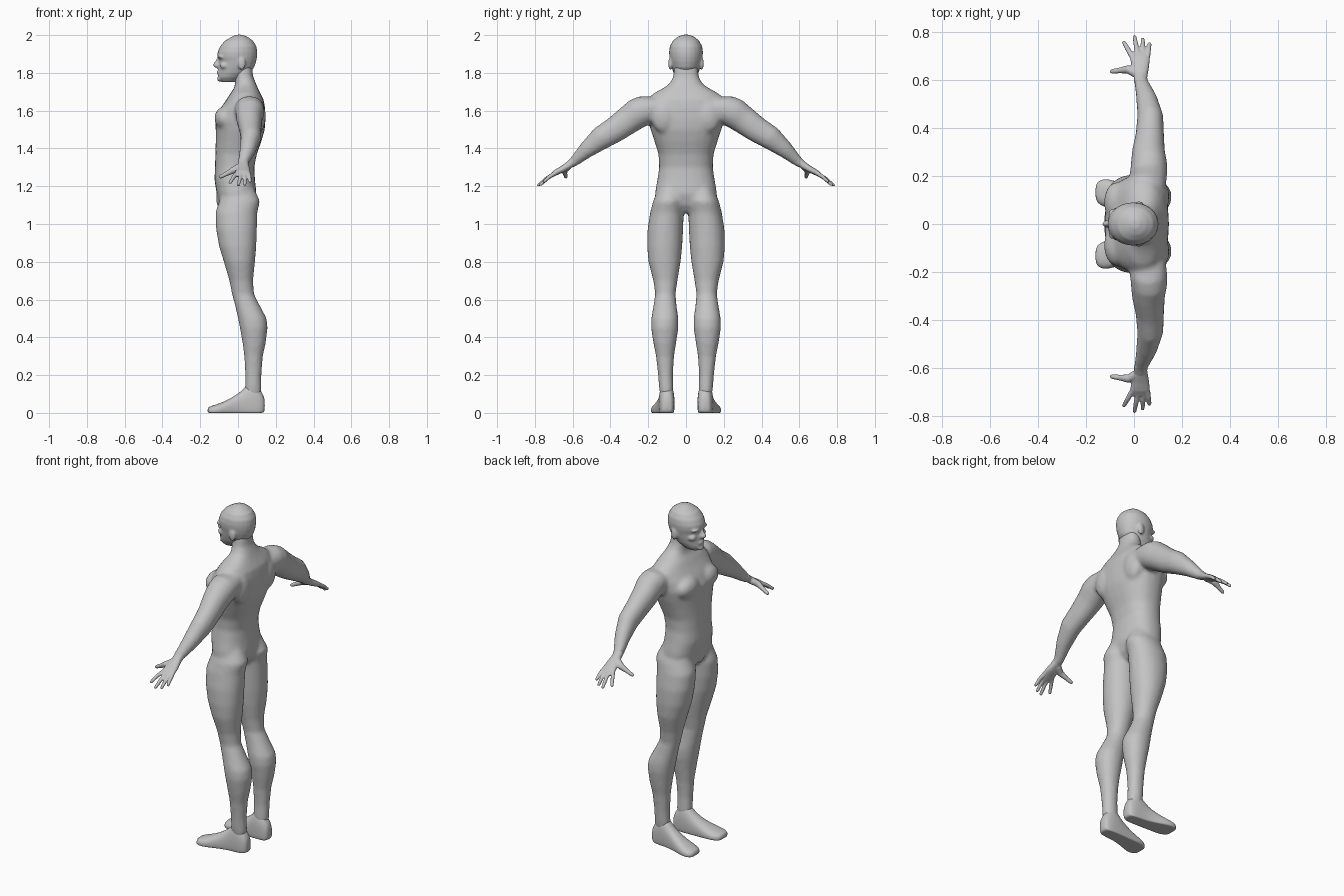
import bpy, bmesh, math
from mathutils import Vector, Matrix

skin = bpy.data.materials.new("grey_skin")
skin.diffuse_color = (0.55, 0.55, 0.55, 1)


def loft(bm, rings, n=24):
    """Skin closed cross-sections; a ring is (centre, u radius, v radius, roundness)."""
    loops = []
    for c, u, v, p in rings:
        pts = []
        for i in range(n):
            a = 2 * math.pi * i / n
            k, s = math.cos(a), math.sin(a)
            pts.append(bm.verts.new(Vector(c)
                       + Vector(u) * math.copysign(abs(k) ** p, k)
                       + Vector(v) * math.copysign(abs(s) ** p, s)))
        loops.append(pts)
    for a, b in zip(loops, loops[1:]):
        for i in range(n):
            j = (i + 1) % n
            bm.faces.new((a[i], a[j], b[j], b[i]))
    bm.faces.new(loops[0][::-1])
    bm.faces.new(loops[-1])


def upright(bm, rows, p=0.9):
    """Loft of level sections given as (z, x0, x1, y0, y1)."""
    loft(bm, [(((x0 + x1) / 2, (y0 + y1) / 2, z), ((x1 - x0) / 2, 0, 0),
               (0, (y1 - y0) / 2, 0), p) for z, x0, x1, y0, y1 in rows])


def ball(bm, centre, radii):
    m = Matrix.Translation(centre) @ Matrix.Diagonal((*radii, 1))
    bmesh.ops.create_uvsphere(bm, u_segments=20, v_segments=12, radius=1, matrix=m)


def finger(bm, points, radii):
    """Round tapering digit along a path."""
    rings = []
    for i, (pt, r) in enumerate(zip(points, radii)):
        a, b = points[max(i - 1, 0)], points[min(i + 1, len(points) - 1)]
        t = (Vector(b) - Vector(a)).normalized()
        u = t.cross(Vector((0, 0.55, 0.83))).normalized()
        rings.append((pt, u * r, t.cross(u) * r, 1))
    loft(bm, rings, 12)


def finish(bm, name, voxel=0, smooth=0, subsurf=0):
    bmesh.ops.recalc_face_normals(bm, faces=bm.faces)
    me = bpy.data.meshes.new(name)
    bm.to_mesh(me)
    bm.free()
    me.materials.append(skin)
    ob = bpy.data.objects.new(name, me)
    bpy.context.collection.objects.link(ob)
    for f in me.polygons:
        f.use_smooth = True
    if voxel:  # fuse overlapping volumes into one skin
        m = ob.modifiers.new("fuse", "REMESH")
        m.mode, m.voxel_size, m.use_smooth_shade = "VOXEL", voxel, True
    if smooth:
        m = ob.modifiers.new("soften", "SMOOTH")
        m.factor, m.iterations = 0.5, smooth
    if subsurf:
        m = ob.modifiers.new("round", "SUBSURF")
        m.levels = m.render_levels = subsurf
    return ob


# Body: torso and neck
body = bmesh.new()
torso = [(1.06, -.06, .05, .06), (1.10, -.10, .08, .14), (1.16, -.113, .098, .165),
         (1.235, -.125, .09, .152), (1.30, -.122, .086, .142), (1.37, -.12, .10, .146),
         (1.44, -.118, .125, .168), (1.50, -.118, .142, .188), (1.555, -.122, .146, .2),
         (1.61, -.095, .144, .205), (1.66, -.06, .136, .2), (1.69, -.042, .12, .175),
         (1.72, -.02, .105, .12), (1.745, -.015, .095, .085), (1.78, -.018, .08, .068),
         (1.84, -.02, .075, .062)]
upright(body, [(z, a, b, -w, w) for z, a, b, w in torso], 0.85)
ball(body, (-.085, 0, 1.13), (.032, .035, .05))

leg = [(1.2, -.08, .08, .03, .14), (1.12, -.10, .117, .01, .175), (1.06, -.12, .102, .012, .19),
       (.97, -.116, .10, .015, .204), (.88, -.10, .097, .02, .206), (.8, -.075, .09, .028, .199),
       (.7, -.046, .08, .045, .173), (.63, -.032, .085, .055, .163), (.57, -.016, .115, .05, .172),
       (.5, 0, .152, .04, .184), (.45, .01, .157, .04, .185), (.37, .024, .147, .052, .173),
       (.3, .033, .132, .063, .159), (.2, .038, .124, .069, .148), (.12, .036, .125, .066, .142),
       (.07, .05, .115, .075, .13)]
arm = [(.14, 1.625, .06, .06, .07), (.20, 1.61, .06, .082, .078), (.25, 1.59, .063, .082, .076),
       (.30, 1.555, .06, .076, .069), (.375, 1.50, .066, .069, .059), (.45, 1.455, .068, .063, .054),
       (.53, 1.39, .052, .044, .043), (.60, 1.325, .028, .026, .029), (.64, 1.302, .028, .016, .028)]
for s in (1, -1):
    upright(body, [(z, a, b, s * c, s * d) for z, a, b, c, d in leg], 0.95)
    loft(body, [((x, s * y, z), (hx, 0, 0), (0, s * .58 * h, .81 * h), 0.95)
                for y, z, x, h, hx in arm])
    # chest muscle and shoulder blade
    ball(body, (-.075, s * .09, 1.56), (.05, .085, .06))
    ball(body, (.105, s * .115, 1.57), (.042, .07, .09))
finish(body, "body", voxel=0.011, smooth=6)

# Head: skull with brow, nose, lips, cheeks and ears
head = bmesh.new()
skull = [(1.752, -.088, -.01, .03), (1.775, -.107, .03, .052), (1.80, -.105, .062, .066),
         (1.83, -.104, .086, .076), (1.86, -.101, .096, .083), (1.885, -.109, .101, .088),
         (1.91, -.108, .102, .09), (1.94, -.095, .098, .086), (1.97, -.07, .08, .07),
         (1.99, -.035, .052, .046), (2.002, -.01, .022, .018)]
upright(head, [(z, a, b, -w, w) for z, a, b, w in skull], 0.97)
loft(head, [((-.098, 0, 1.878), (.012, 0, 0), (0, .008, 0), 1),
            ((-.108, 0, 1.855), (.018, 0, 0), (0, .011, 0), 1),
            ((-.112, 0, 1.84), (.022, 0, 0), (0, .017, 0), 1),
            ((-.106, 0, 1.828), (.014, 0, 0), (0, .013, 0), 1)], 12)
ball(head, (-.099, 0, 1.803), (.015, .025, .011))
ball(head, (-.097, 0, 1.768), (.014, .025, .014))
for s in (1, -1):
    ball(head, (-.088, s * .035, 1.884), (.02, .03, .009))
    ball(head, (-.068, s * .045, 1.838), (.028, .024, .02))
    ball(head, (.02, s * .083, 1.85), (.02, .011, .034))
finish(head, "head", voxel=0.006, smooth=3)

# Digits: base x, tip (x, y, z)
digits = [(-.006, -.045, .762, 1.215), (.018, .001, .786, 1.202),
          (.038, .036, .775, 1.205), (.056, .065, .755, 1.222)]
# Foot sections along x: x, centre y, half width, low z, high z
foot = [(.142, .1, .02, .025, .075), (.13, .1, .034, .004, .105), (.10, .101, .04, 0, .15),
        (.065, .102, .042, 0, .17), (.03, .104, .043, 0, .125), (-.01, .109, .046, 0, .095),
        (-.06, .119, .054, 0, .066), (-.11, .128, .062, 0, .046), (-.145, .132, .052, 0, .036),
        (-.162, .132, .03, .003, .028)]
for s, side in ((1, "right"), (-1, "left")):
    hand = bmesh.new()
    loft(hand, [((x, s * y, z), (hx, 0, 0), (0, s * .5 * h, .86 * h), 0.85)
                for y, z, x, h, hx in [(.585, 1.34, .028, .024, .026), (.62, 1.312, .028, .02, .028),
                                       (.655, 1.29, .027, .018, .036), (.69, 1.272, .025, .015, .041),
                                       (.715, 1.255, .025, .01, .037)]])
    for bx, tx, ty, tz in digits:
        base, tip = Vector((bx, s * .695, 1.268)), Vector((tx, s * ty, tz))
        mid = base.lerp(tip, .5) + Vector((0, 0, .004))
        finger(hand, [base, mid, base.lerp(tip, .93), tip], [.0115, .0105, .0085, .005])
    finger(hand, [(.015, s * .625, 1.305), (-.025, s * .645, 1.285), (-.062, s * .64, 1.265),
                  (-.092, s * .636, 1.25), (-.1, s * .636, 1.246)], [.02, .018, .012, .01, .005])
    finish(hand, side + "_hand", voxel=0.0045, smooth=2)

    sole = bmesh.new()
    rings = []
    for x, y, w, lo, hi in foot:
        rings.append(((x, s * y, lo + (hi - lo) * .3), (0, s * w, 0), (0, 0, (hi - lo) * .7), 0.85))
    loft(sole, rings)
    for v in sole.verts:  # flat underside
        v.co.z = max(v.co.z, 0)
    finish(sole, side + "_foot", subsurf=1)
